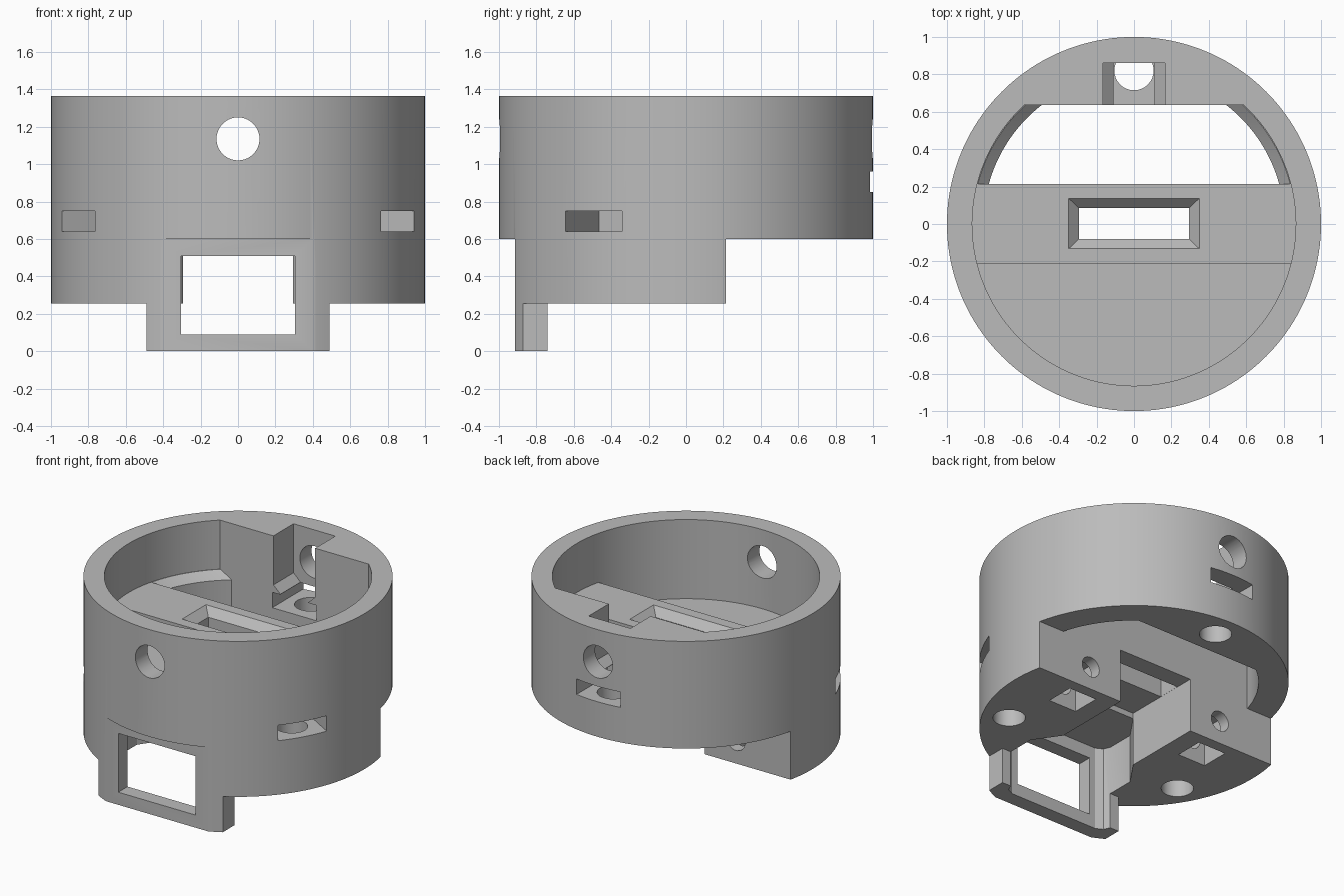
import bpy, bmesh
from math import asin, sin, cos, pi, radians
from mathutils import Matrix

cube = bpy.data.objects.get("Cube")
if cube:
    bpy.data.objects.remove(cube, do_unlink=True)

grey = bpy.data.materials.new("plain grey")
grey.use_nodes = True
colour = (0.5, 0.5, 0.5, 1)
grey.diffuse_color = colour
grey.node_tree.nodes["Principled BSDF"].inputs["Base Color"].default_value = colour


def loft(name, sections, turn=None):
    """Solid through stacked outlines, given as (points, z) from bottom to top."""
    bm = bmesh.new()
    rings = [[bm.verts.new((x, y, z)) for x, y in pts] for pts, z in sections]
    for low, high in zip(rings, rings[1:]):
        for i in range(len(low)):
            j = (i + 1) % len(low)
            bm.faces.new((low[i], low[j], high[j], high[i]))
    bm.faces.new(rings[0][::-1])
    bm.faces.new(rings[-1])
    if turn:
        bm.transform(turn)
    bmesh.ops.recalc_face_normals(bm, faces=bm.faces)
    mesh = bpy.data.meshes.new(name)
    bm.to_mesh(mesh)
    bm.free()
    mesh.materials.append(grey)
    ob = bpy.data.objects.new(name, mesh)
    bpy.context.collection.objects.link(ob)
    return ob


def prism(pts, z0, z1, turn=None, name="cutter"):
    return loft(name, [(pts, z0), (pts, z1)], turn)


def rect(x0, x1, y0, y1):
    return [(x0, y0), (x1, y0), (x1, y1), (x0, y1)]


def circle(r, n, cx=0, cy=0):
    return [(cx + r * cos(2 * pi * i / n), cy + r * sin(2 * pi * i / n)) for i in range(n)]


def disc_slice(r, y0, y1, n=64):
    """Part of a disc between two y values."""
    a, b = asin(max(y0 / r, -0.9999)), asin(y1 / r)
    right = [(r * cos(a + (b - a) * i / n), r * sin(a + (b - a) * i / n)) for i in range(n + 1)]
    return right + [(-x, y) for x, y in reversed(right)]


def mirrored(half):
    return half + [(-x, y) for x, y in reversed(half)]


def combine(target, tool, operation):
    mod = target.modifiers.new("combine", 'BOOLEAN')
    mod.operation, mod.object, mod.solver = operation, tool, 'EXACT'
    bpy.context.view_layer.objects.active = target
    bpy.ops.object.modifier_apply(modifier=mod.name)
    bpy.data.objects.remove(tool, do_unlink=True)


def cut(tool):
    combine(housing, tool, 'DIFFERENCE')


def add(tool):
    combine(housing, tool, 'UNION')


# maps an outline drawn in (x, z) and extruded along y
along_y = Matrix(((1, 0, 0, 0), (0, 0, 1, 0), (0, 1, 0, 0), (0, 0, 0, 1)))

# round housing with the front tab below it
housing = prism(circle(1, 160), 0.255, 1.365, name="housing")
tab = prism(circle(1, 160), 0, 0.4, name="tab")
combine(tab, prism(rect(-0.49, 0.49, -1.2, -0.74), -1, 1), 'INTERSECT')
add(tab)

# bowl, raised shelf, and the opening behind the shelf with its sloped lip
cut(prism(disc_slice(0.865, -0.865, 0.635), 0.8, 1.6))
add(prism(disc_slice(0.93, -0.21, 0.7), 0.7, 1.015))
cut(prism(rect(-2, 2, 0.215, 2), -1, 0.6))
wide, narrow = disc_slice(0.863, 0.215, 0.635), disc_slice(0.805, 0.215, 0.635)
cut(loft("cutter", [(narrow, 0.5), (narrow, 0.963), (wide, 1.016)]))

# flat front below the bowl
cut(prism(rect(-2, 2, -2, -0.915), -1, 0.6))

# cable cavity: rear channel and flared front chamber
channel = [(0.295, 0.4), (0.295, -0.36)]
chamber = [(0.295, -0.3), (0.295, -0.36), (0.42, -0.54), (0.42, -0.74),
           (0.40, -0.785), (0.35, -0.81)]
cut(prism(mirrored(channel), -0.2, 0.64))
cut(prism(mirrored(chamber), -0.2, 0.6))

# front window, and bevelled window in the shelf
cut(prism(rect(-0.305, 0.305, 0.09, 0.51), -1.2, -0.7, along_y))
inner, outer = rect(-0.294, 0.294, -0.08, 0.085), rect(-0.352, 0.352, -0.135, 0.14)
cut(loft("cutter", [(inner, 0.5), (inner, 0.96), (outer, 1.018)]))

# notch in the rear block
notch = mirrored([(0.165, 1.5), (0.165, 1.015), (0.11, 0.963), (0.11, 0.9)])
cut(prism(notch, 0.5, 0.862, along_y))

# three nut slots with vertical screw holes, evenly spaced
for angle, z0, z1 in ((0, 0.85, 0.96), (120, 0.64, 0.75), (240, 0.64, 0.75)):
    turn = Matrix.Rotation(radians(angle), 4, 'Z')
    cut(prism(rect(-0.174, 0.174, 0.63, 1.2), z0, z1, turn))
    cut(prism(circle(0.105, 32, 0, 0.82), 0.1, z1 - 0.03, turn))

# cross hole through front and rear walls
cut(prism(circle(0.115, 40, 0, 1.135), -1.3, 1.3, along_y))

# square nut pockets underneath, with screw holes from the rear face
for side in (-1, 1):
    x = 0.545 * side
    cut(prism(rect(x - 0.11, x + 0.11, -0.07, 0.135), 0.1, 0.53))
    cut(prism(circle(0.072, 32, x, 0.42), -0.3, 0.4, along_y))

bpy.ops.object.select_all(action='DESELECT')
housing.select_set(True)
bpy.context.view_layer.objects.active = housing
bpy.ops.object.shade_smooth_by_angle(angle=radians(25))
